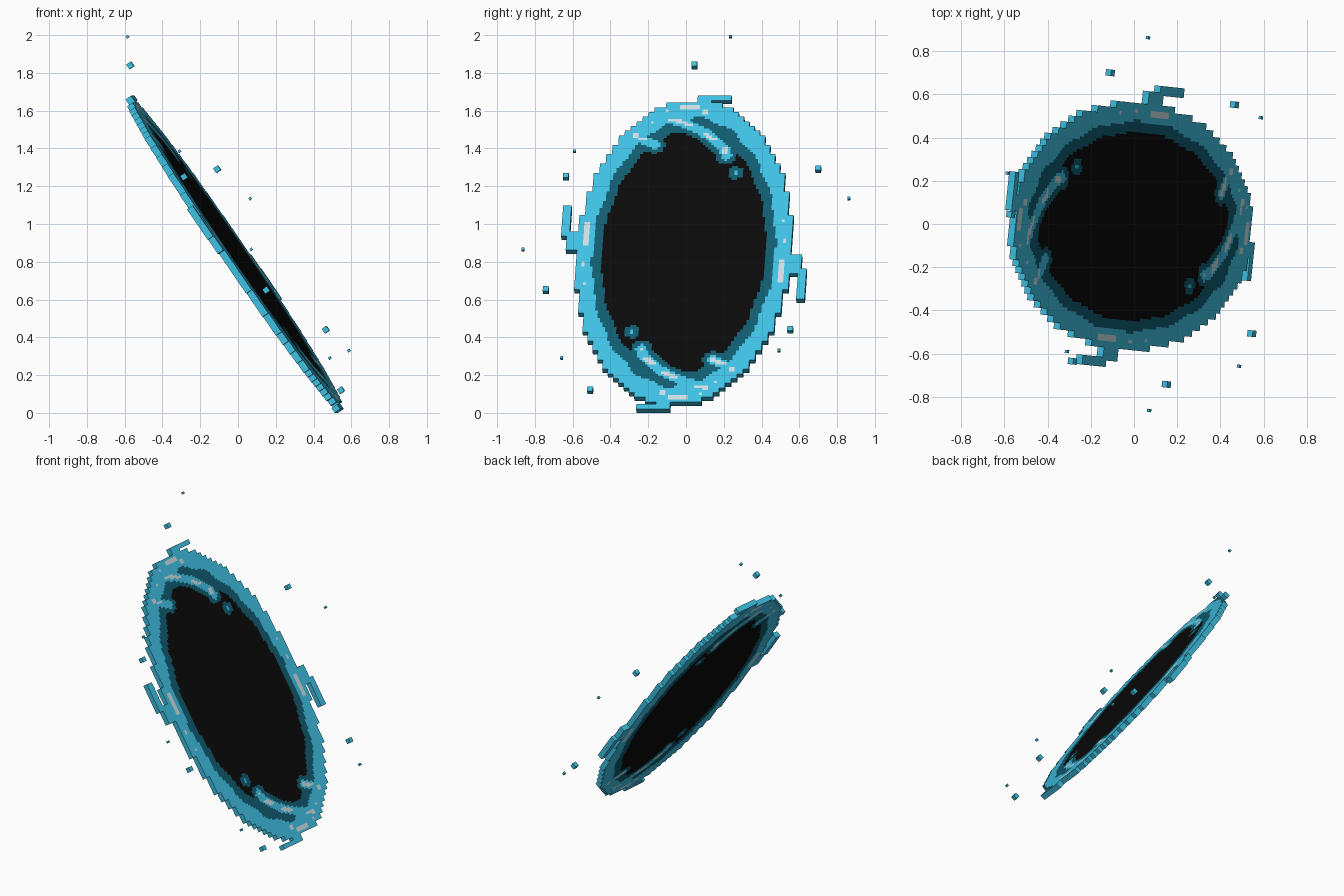
import bpy, bmesh, math
from mathutils import Vector, Matrix

if "Cube" in bpy.data.objects:
    bpy.data.objects.remove(bpy.data.objects["Cube"])

def mat(name, rgb):
    m = bpy.data.materials.new(name)
    m.diffuse_color = (*rgb, 1)
    m.use_nodes = True
    m.node_tree.nodes["Principled BSDF"].inputs["Base Color"].default_value = m.diffuse_color
    return m

MATS = {
    "void": mat("black", (0.003, 0.003, 0.003)),
    "teal": mat("dark teal", (0.005, 0.105, 0.16)),
    "cyan": mat("bright cyan", (0.048, 0.53, 0.76)),
    "white": mat("pale white", (0.62, 0.72, 0.76)),
}

# Tilted frame of the disc: U across, W up the slope, N out of the front
a = math.radians(6)
U = Vector((math.sin(a), math.cos(a), 0))
H = Vector((math.cos(a), -math.sin(a), 0))
W = (-0.565 * H + Vector((0, 0, 0.825))).normalized()
N = U.cross(W).normalized()
C = Vector((-0.018, -0.01, 0.84))
CELL, HALF = 0.015, 0.018

# Swirl arms and marks, each repeated by a half turn
ARMS = [[(-.166, .87), (-.034, .824), (.07, .764), (.176, .667), (.19, .62)],
        [(-.268, .727), (-.196, .69)]]
BLOB = (.245, .51)
BARS = [(-.52, .12, .014, .08), (-.02, .933, .055, .014)]
HOOKS = [(.015, .195, .97, 1.005), (.015, .09, .93, .975),
         (-.655, -.622, .11, .30), (-.63, -.56, .01, .13)]
DOTS = [(-.30, .75), (-.14, .91), (.52, .2), (-.535, -.075), (-.22, .83), (.06, .90)]

def seg_dist(p, q, r):
    p, q, r = Vector(p), Vector(q), Vector(r)
    d = r - q
    t = max(0, min(1, (p - q).dot(d) / d.length_squared))
    return (p - q - d * t).length

def arm_dist(p):
    return min(seg_dist(p, arm[k], arm[k + 1]) for arm in ARMS for k in range(len(arm) - 1))

def classify(i, j):
    """Colour of one cell, or None outside the portal."""
    u, w = (i + .5) * CELL, (j + .5) * CELL
    cu, cw = (i // 2 + .5) * 2 * CELL, (j // 2 + .5) * 2 * CELL
    sides = [(u, w), (-u, -w)]
    hook = any(x0 < x < x1 and y0 < y < y1 for x, y in sides for x0, x1, y0, y1 in HOOKS)
    if (cu / .575) ** 2 + (cw / .975) ** 2 > 1:
        return "cyan" if hook else None
    for x, y in sides:
        if any(abs(x - bx) < hx and abs(y - by) < hy for bx, by, hx, hy in BARS):
            return "white"
        if any(abs(x - dx) < .008 and abs(y - dy) < .008 for dx, dy in DOTS):
            return "white"
    th = math.atan2(w / .86, u / .48)
    wave = .012 * math.sin(18 * th)
    d = min(arm_dist(p) for p in sides) if abs(w) > .5 else 9
    b = min(math.hypot(x - BLOB[0], y - BLOB[1]) for x, y in sides)
    if d < .012 and math.sin(w * 70) > -.2:
        return "white"
    if d < .028 or b < .014 or math.hypot(u / .485, w / .86) > 1 + wave:
        return "cyan"
    if d < .055 or b < .04 or math.hypot(u / .435, w / .775) > 1 + wave:
        return "teal"
    return "void"

cells = {}
for i in range(-46, 46):
    for j in range(-70, 70):
        k = classify(i, j)
        if k:
            cells[i, j] = k

def make_part(name, kind):
    """Extruded pixels of one colour; walls only on the outer edge."""
    bm = bmesh.new()
    cache = {}
    def v(i, j, s):
        if (i, j, s) not in cache:
            cache[i, j, s] = bm.verts.new(C + U * i * CELL + W * j * CELL + N * HALF * s)
        return cache[i, j, s]
    for (i, j), k in cells.items():
        if k != kind:
            continue
        ring = [(i, j), (i + 1, j), (i + 1, j + 1), (i, j + 1)]
        bm.faces.new([v(*p, 1) for p in ring])
        bm.faces.new([v(*p, -1) for p in reversed(ring)])
        for n, (di, dj) in enumerate([(0, -1), (1, 0), (0, 1), (-1, 0)]):
            if (i + di, j + dj) not in cells:
                p, q = ring[n], ring[(n + 1) % 4]
                bm.faces.new([v(*p, -1), v(*q, -1), v(*q, 1), v(*p, 1)])
    finish(bm, name, kind)

def finish(bm, name, kind):
    me = bpy.data.meshes.new(name)
    bm.to_mesh(me)
    bm.free()
    me.materials.append(MATS[kind])
    bpy.context.collection.objects.link(bpy.data.objects.new(name, me))

make_part("portal_void", "void")
make_part("inner_ring", "teal")
make_part("outer_rim", "cyan")
make_part("glints", "white")

# Floating cubes around the rim: a large and a small one per pair
BIG = [(-.57, .045, 1.84), (-.11, .70, 1.29), (-.285, -.635, 1.25),
       (.15, -.742, .65), (.465, .552, .44), (.545, -.507, .12)]
SMALL = [(-.585, .235, 1.991), (.065, .862, 1.135), (-.31, -.59, 1.385),
         (.07, -.863, .865), (.587, .492, .33), (.486, -.658, .29)]
rot = Matrix((U, W, N)).transposed().to_4x4()
for label, pts, size in (("large_spark", BIG, .03), ("small_spark", SMALL, .0145)):
    for p in pts:
        bm = bmesh.new()
        bmesh.ops.create_cube(bm, size=size, matrix=Matrix.Translation(p) @ rot)
        finish(bm, label, "cyan")
